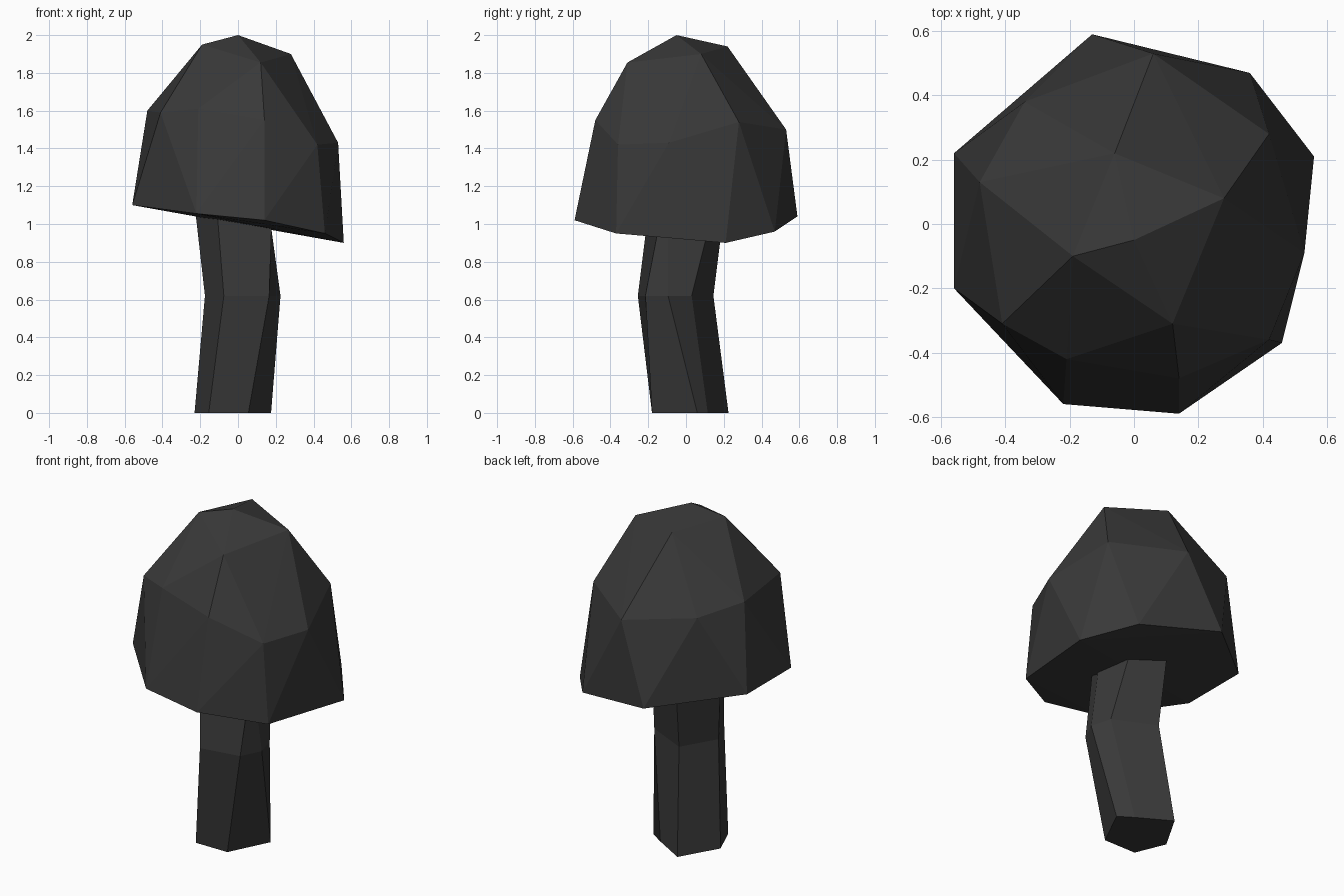
import bpy
import bmesh

cube = bpy.data.objects.get("Cube")
if cube:
    bpy.data.objects.remove(cube, do_unlink=True)

charcoal = bpy.data.materials.new("charcoal")
charcoal.use_nodes = True
colour = (0.04, 0.04, 0.04, 1)
charcoal.diffuse_color = colour
charcoal.node_tree.nodes["Principled BSDF"].inputs["Base Color"].default_value = colour


def finish(name, bm):
    bmesh.ops.recalc_face_normals(bm, faces=bm.faces[:])
    mesh = bpy.data.meshes.new(name)
    bm.to_mesh(mesh)
    bm.free()
    mesh.materials.append(charcoal)
    obj = bpy.data.objects.new(name, mesh)
    bpy.context.collection.objects.link(obj)
    return obj


# Cap: faceted dome wrapped around a crown, a shoulder ring and a tilted rim
crown = [(0, -.05, 2), (-.06, .22, 1.94), (.28, .08, 1.9),
         (.12, -.31, 1.855), (-.19, -.1, 1.95)]
shoulder = [(.42, .28, 1.54), (.53, -.09, 1.43), (.42, -.36, 1.42),
            (.14, -.48, 1.55), (-.21, -.42, 1.61), (-.41, -.31, 1.59),
            (-.48, .13, 1.6), (-.34, .38, 1.56), (.06, .53, 1.5)]
rim = [(.56, .21, .9), (.36, .47, .96), (-.13, .59, 1.04), (-.56, .22, 1.1),
       (-.56, -.2, 1.1), (-.22, -.56, 1.055), (.14, -.59, 1.02), (.46, -.37, .95)]
bm = bmesh.new()
for point in crown + shoulder + rim:
    bm.verts.new(point)
bmesh.ops.convex_hull(bm, input=bm.verts[:])
finish("mushroom_cap", bm)

# Stem: bent six-sided column lofted through three rings
stem_rings = [
    (0, [(-.155, -.18), (.055, -.18), (.175, .06), (.09, .115), (-.1, .225), (-.23, 0)]),
    (.62, [(-.075, -.255), (.165, -.215), (.225, -.095), (.19, .03), (-.055, .145), (-.175, -.06)]),
    (1.06, [(-.11, -.2), (.18, -.13), (.165, -.095), (.13, .14), (-.07, .2), (-.225, -.01)]),
]
bm = bmesh.new()
loops = [[bm.verts.new((x, y, z)) for x, y in ring] for z, ring in stem_rings]
for low, high in zip(loops, loops[1:]):
    for i in range(len(low)):
        j = (i + 1) % len(low)
        bm.faces.new((low[i], low[j], high[j], high[i]))
bm.faces.new(loops[0][::-1])
bm.faces.new(loops[-1])
finish("mushroom_stem", bm)
